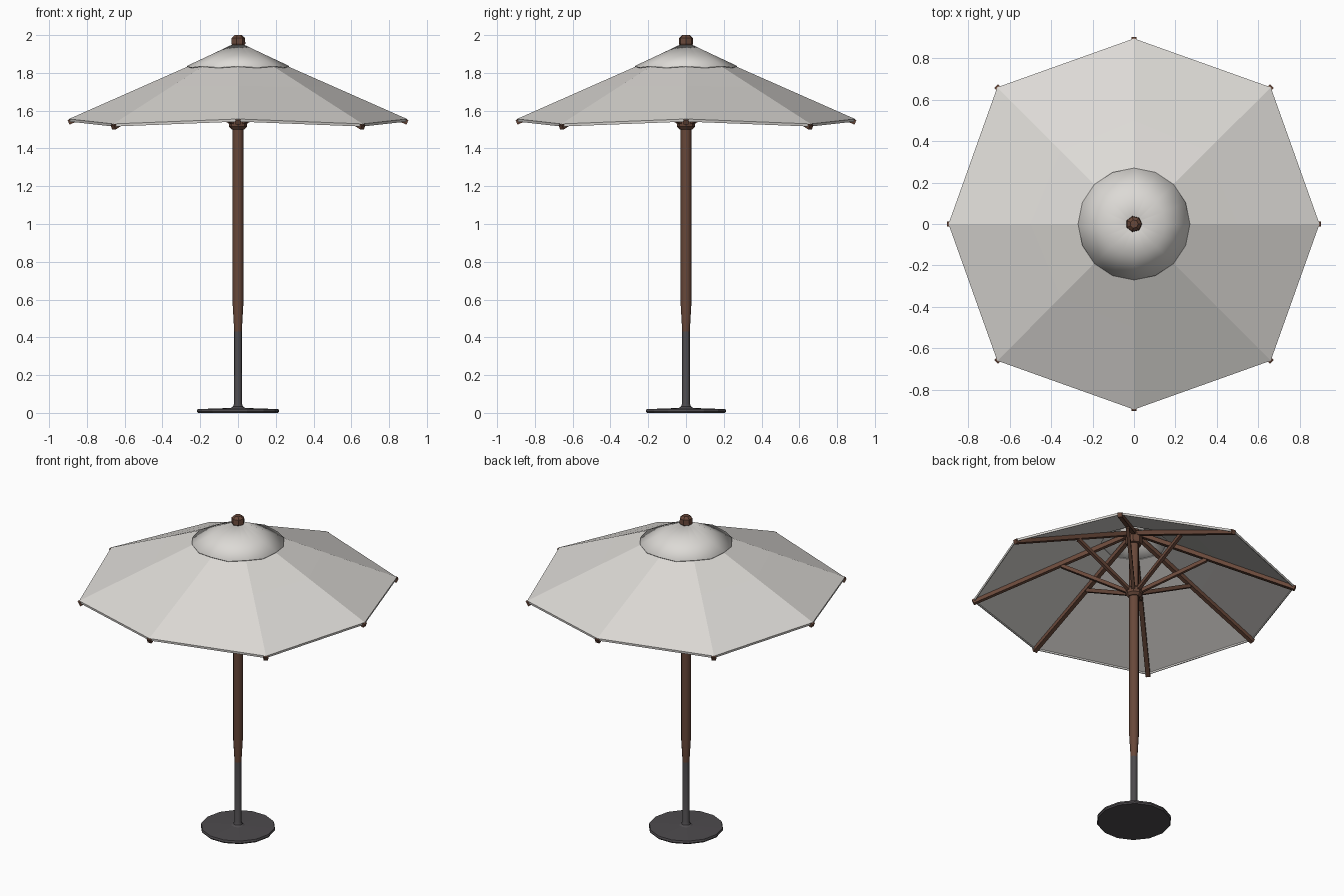
import bpy, bmesh, math
from mathutils import Vector, Matrix

if "Cube" in bpy.data.objects:
    bpy.data.objects.remove(bpy.data.objects["Cube"])


def mat(name, r, g, b):
    m = bpy.data.materials.new(name)
    m.diffuse_color = (r, g, b, 1)
    m.use_nodes = True
    m.node_tree.nodes["Principled BSDF"].inputs["Base Color"].default_value = m.diffuse_color
    return m


FABRIC = mat("pale grey fabric", 0.72, 0.70, 0.67)
WOOD = mat("brown wood", 0.14, 0.065, 0.042)
METAL = mat("dark grey metal", 0.075, 0.07, 0.075)


def make(name, verts, faces, material, smooth=None, thick=0):
    me = bpy.data.meshes.new(name)
    me.from_pydata([tuple(v) for v in verts], [], faces)
    bm = bmesh.new()
    bm.from_mesh(me)
    bmesh.ops.recalc_face_normals(bm, faces=bm.faces)
    if thick and sum(f.normal.z for f in bm.faces) < 0:
        bmesh.ops.reverse_faces(bm, faces=bm.faces)
    bm.to_mesh(me)
    bm.free()
    me.materials.append(material)
    ob = bpy.data.objects.new(name, me)
    bpy.context.collection.objects.link(ob)
    if thick:
        s = ob.modifiers.new("thickness", 'SOLIDIFY')
        s.thickness = thick
        s.offset = -1
    if smooth:
        bpy.ops.object.select_all(action='DESELECT')
        ob.select_set(True)
        bpy.context.view_layer.objects.active = ob
        bpy.ops.object.shade_smooth_by_angle(angle=math.radians(smooth))
    return ob


def strips(rings, n):
    return [(a * n + i, a * n + (i + 1) % n, (a + 1) * n + (i + 1) % n, (a + 1) * n + i)
            for a in range(rings - 1) for i in range(n)]


def lathe(name, profile, n, material, smooth=None):
    verts = [(r * math.cos(math.tau * i / n), r * math.sin(math.tau * i / n), z)
             for r, z in profile for i in range(n)]
    k = len(profile)
    faces = strips(k, n) + [tuple(range(n)), tuple(range((k - 1) * n, k * n))]
    return make(name, verts, faces, material, smooth)


def beam(name, a, b, w, h):
    # square bar from a to b, width sideways, height in the vertical plane
    a, b = Vector(a), Vector(b)
    d = (b - a).normalized()
    side = d.cross(Vector((0, 0, 1))).normalized()
    up = side.cross(d)
    verts = [p + side * s * w / 2 + up * t * h / 2 for p in (a, b)
             for s, t in ((-1, -1), (1, -1), (1, 1), (-1, 1))]
    return make(name, verts, strips(2, 4) + [(0, 1, 2, 3), (4, 5, 6, 7)], WOOD)


def tip(i):
    # canopy corner radius and height, diagonals hang slightly lower
    return (0.933, 1.53) if i % 2 else (0.895, 1.556)


def on_rib(i, r):
    # height of the canopy ridge at radius r
    R, Z = tip(i)
    return Z + (1.832 - Z) * (R - r) / (R - 0.27)


def polar(i, r, z):
    a = math.tau * i / 8
    return (r * math.cos(a), r * math.sin(a), z)


# Main canopy: eight flat panels with a vent hole and a short hem
verts = [polar(i, r, on_rib(i, r)) for r in (0.2, 0.5) for i in range(8)]
verts += [polar(i, *tip(i)) for i in range(8)]
verts += [polar(i, tip(i)[0] - 0.002, tip(i)[1] - 0.014) for i in range(8)]
make("canopy", verts, strips(4, 8), FABRIC, None, 0.005)

# Round vent cap on top, its rim following the ridges
N = 16
verts = []
for r, z in ((0.27, 1.837), (0.15, 1.893), (0.02, 1.955)):
    for i in range(N):
        drop = 0.007 * (i % 2) * r / 0.27
        verts.append(polar(i / 2, r, z - drop))
make("vent_cap", verts, strips(3, N), FABRIC, 40, 0.005)

# Ribs and struts
for i in range(8):
    R, Z = tip(i)
    beam("rib_%d" % (i + 1), polar(i, 0.02, on_rib(i, 0.02) - 0.024),
         polar(i, R + 0.002, Z - 0.018), 0.026, 0.026)
    beam("strut_%d" % (i + 1), polar(i, 0.03, 1.535),
         polar(i, 0.42, on_rib(i, 0.42) - 0.035), 0.02, 0.022)

# Pole, hubs and finial
lathe("wood_pole", [(0.02, 0.43), (0.028, 0.57), (0.028, 1.93)], 12, WOOD, 30)
lathe("lower_hub", [(0.034, 1.5), (0.048, 1.515), (0.05, 1.545), (0.034, 1.56)], 8, WOOD)
lathe("upper_hub", [(0.045, 1.85), (0.05, 1.86), (0.05, 1.91)], 8, WOOD)
lathe("finial", [(0.027, 1.935), (0.039, 1.955), (0.037, 1.985), (0.02, 2.0)], 7, WOOD)

# Metal post and round base plate
lathe("metal_post", [(0.045, 0.022), (0.026, 0.034), (0.02, 0.05), (0.02, 0.44)], 12, METAL, 30)
lathe("base_plate", [(0.212, 0.0), (0.218, 0.008), (0.214, 0.02), (0.04, 0.026)], 14, METAL)
